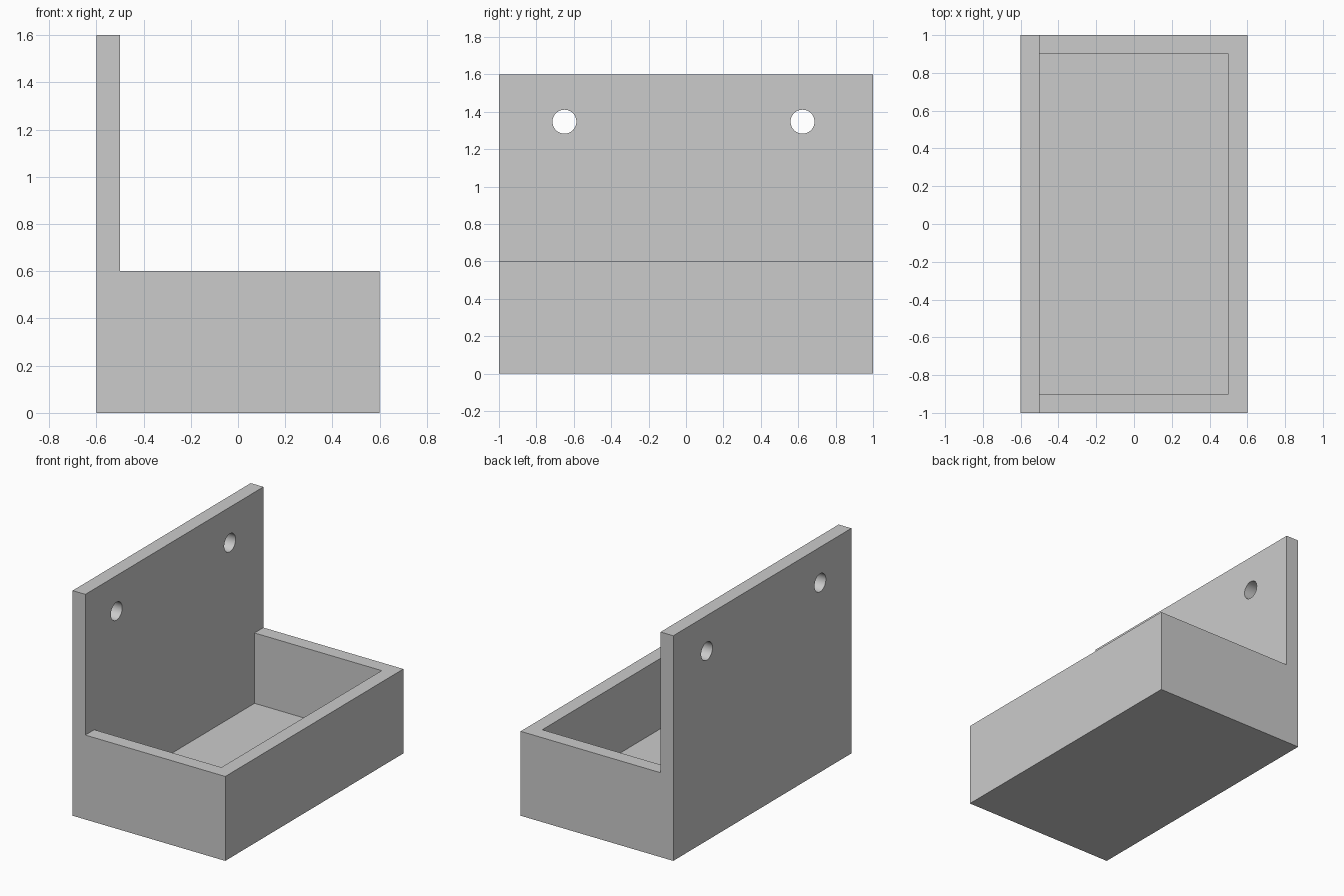
import bpy
import bmesh
from mathutils import Matrix, Vector

if "Cube" in bpy.data.objects:
    bpy.data.objects.remove(bpy.data.objects["Cube"], do_unlink=True)

grey = bpy.data.materials.new("plain_grey")
grey.use_nodes = True
grey.diffuse_color = (0.6, 0.6, 0.6, 1)
grey.node_tree.nodes["Principled BSDF"].inputs["Base Color"].default_value = grey.diffuse_color

WALL = 0.1
HALF_X, HALF_Y = 0.6, 1.0
TRAY_TOP, PANEL_TOP = 0.6, 1.6
HOLE_Z, HOLE_RADIUS = 1.347, 0.064


def make_object(name, bm):
    bmesh.ops.recalc_face_normals(bm, faces=bm.faces)
    mesh = bpy.data.meshes.new(name)
    bm.to_mesh(mesh)
    bm.free()
    mesh.materials.append(grey)
    obj = bpy.data.objects.new(name, mesh)
    bpy.context.collection.objects.link(obj)
    return obj


def extruded_profile(name, points, half_y):
    """Solid with an (x, z) profile, running from -half_y to half_y."""
    bm = bmesh.new()
    face = bm.faces.new([bm.verts.new((x, -half_y, z)) for x, z in points])
    result = bmesh.ops.extrude_face_region(bm, geom=[face])
    moved = [v for v in result["geom"] if isinstance(v, bmesh.types.BMVert)]
    for v in moved:
        v.co.y = half_y
    return make_object(name, bm)


def hole_cutter(y):
    bm = bmesh.new()
    place = Matrix.Translation(Vector((WALL / 2 - HALF_X, y, HOLE_Z)))
    bmesh.ops.create_cone(bm, cap_ends=True, segments=48, radius1=HOLE_RADIUS,
                          radius2=HOLE_RADIUS, depth=WALL * 3,
                          matrix=place @ Matrix.Rotation(1.5707963, 4, "Y"))
    return make_object("hole_cutter", bm)


# Tray block and upright mounting panel as one L-shaped solid
inner = HALF_X - WALL
tray = extruded_profile("wall_tray", [
    (-HALF_X, 0), (HALF_X, 0), (HALF_X, TRAY_TOP),
    (-inner, TRAY_TOP), (-inner, PANEL_TOP), (-HALF_X, PANEL_TOP)], HALF_Y)

# Tray cavity and the two screw holes
cutters = [extruded_profile("cavity_cutter", [
    (-inner, WALL), (inner, WALL), (inner, TRAY_TOP + WALL),
    (-inner, TRAY_TOP + WALL)], HALF_Y - WALL)]
cutters += [hole_cutter(y) for y in (-0.65, 0.623)]

bpy.ops.object.select_all(action="DESELECT")
bpy.context.view_layer.objects.active = tray
tray.select_set(True)
for cutter in cutters:
    cutter.hide_render = True
    cut = tray.modifiers.new("cut", "BOOLEAN")
    cut.operation = "DIFFERENCE"
    cut.solver = "EXACT"
    cut.object = cutter
    bpy.ops.object.modifier_apply(modifier=cut.name)
    bpy.data.objects.remove(cutter, do_unlink=True)

# Round hole walls, sharp box edges
bpy.ops.object.shade_smooth_by_angle(angle=0.5)
